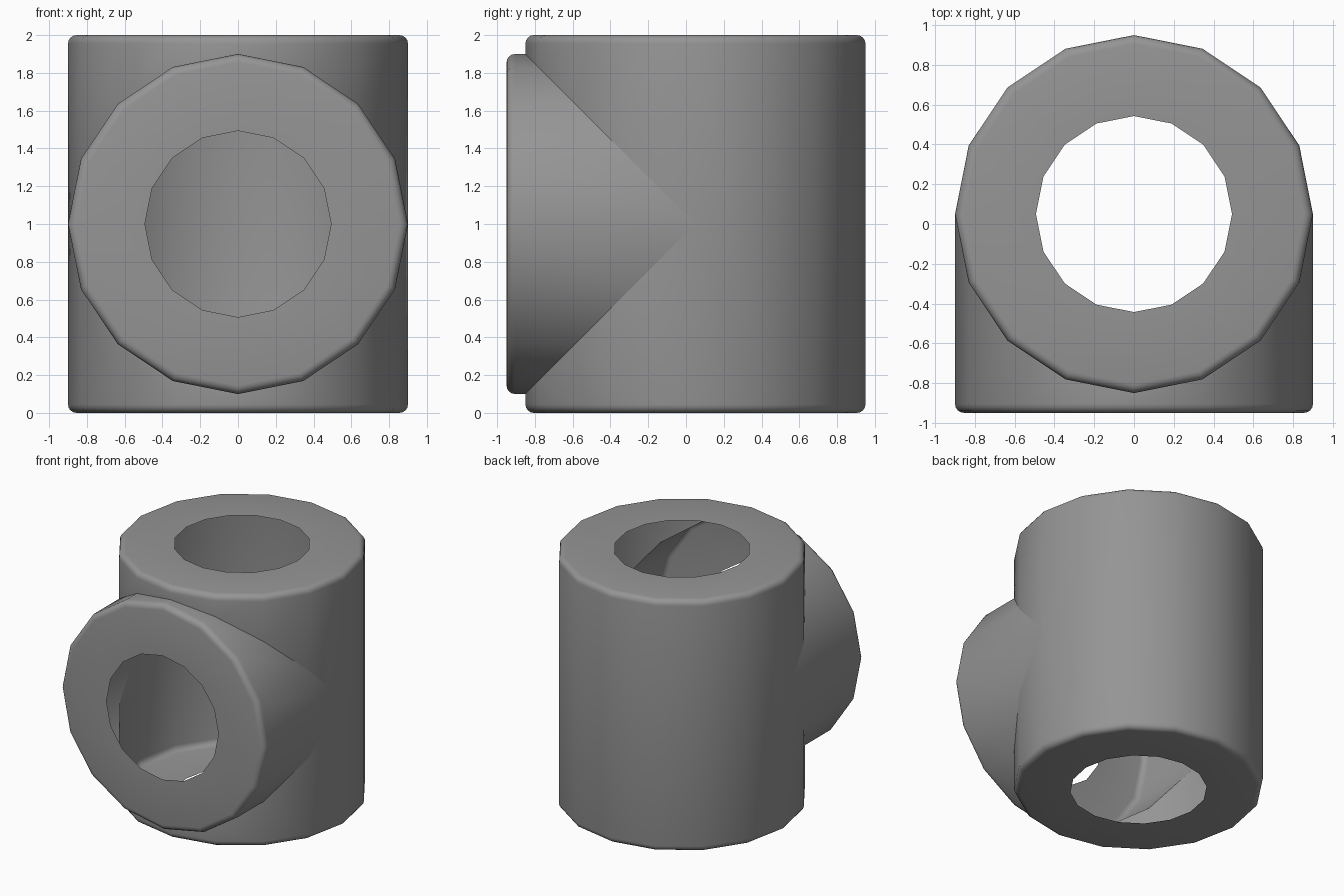
import bpy, bmesh
from math import sin, cos, pi

if "Cube" in bpy.data.objects:
    bpy.data.objects.remove(bpy.data.objects["Cube"])

N = 16            # sides of each pipe
R, HOLE = 0.9, 0.493
B = 0.045         # rounding of the outer rims
CY, CZ = 0.05, 1.0  # point where the pipe axes meet

bm = bmesh.new()


def arm(place, mitre):
    """One thin-walled pipe arm with a ring-shaped end cap.
    place(u, v, d) maps section and axial distance to space;
    mitre(v) is the axial distance at which the arm meets its neighbours."""
    rim = [(R - B + B * cos(k * pi / 8), 1 - B + B * sin(k * pi / 8)) for k in range(5)]
    rows = [(R, None)] + rim + [(HOLE, 1.0)]
    rings = []
    for r, d in rows:
        ring = []
        for i in range(N):
            u, v = r * cos(2 * pi * i / N), r * sin(2 * pi * i / N)
            ring.append(bm.verts.new(place(u, v, mitre(v) if d is None else d)))
        rings.append(ring)
    for a, b in zip(rings, rings[1:]):
        for i in range(N):
            j = (i + 1) % N
            bm.faces.new((a[i], a[j], b[j], b[i]))


# Upper and lower halves of the upright pipe, cut away at the front
for s in (1, -1):
    arm(lambda u, v, d: (u, CY + v, CZ + s * d), lambda v: max(0, -v))
# Front branch, mitred against both halves
arm(lambda u, v, d: (u, CY - d, CZ + v), lambda v: abs(v))

bmesh.ops.remove_doubles(bm, verts=bm.verts, dist=1e-4)

# Merge the halves into full-height faces at the back
seam = [e for e in bm.edges
        if all(abs(v.co.z - CZ) < 1e-4 and v.co.y > CY - 1e-4 for v in e.verts)
        and len(e.link_faces) == 2]
bmesh.ops.dissolve_edges(bm, edges=seam, use_verts=True)
bmesh.ops.recalc_face_normals(bm, faces=bm.faces)

# Keep the whole mitre line crisp
for e in bm.edges:
    if all(abs(abs(v.co.z - CZ) - (CY - v.co.y)) < 1e-4 for v in e.verts):
        e.smooth = False

mesh = bpy.data.meshes.new("pipe_tee")
bm.to_mesh(mesh)
bm.free()
tee = bpy.data.objects.new("pipe_tee", mesh)
bpy.context.collection.objects.link(tee)

# Dark grey finish
mat = bpy.data.materials.new("dark_grey")
mat.diffuse_color = (0.3, 0.3, 0.3, 1)
mat.use_nodes = True
mat.node_tree.nodes["Principled BSDF"].inputs["Base Color"].default_value = mat.diffuse_color
mesh.materials.append(mat)

# Smooth walls, crisp mitres
bpy.context.view_layer.objects.active = tee
tee.select_set(True)
bpy.ops.object.shade_smooth_by_angle(angle=pi / 6, keep_sharp_edges=True)
